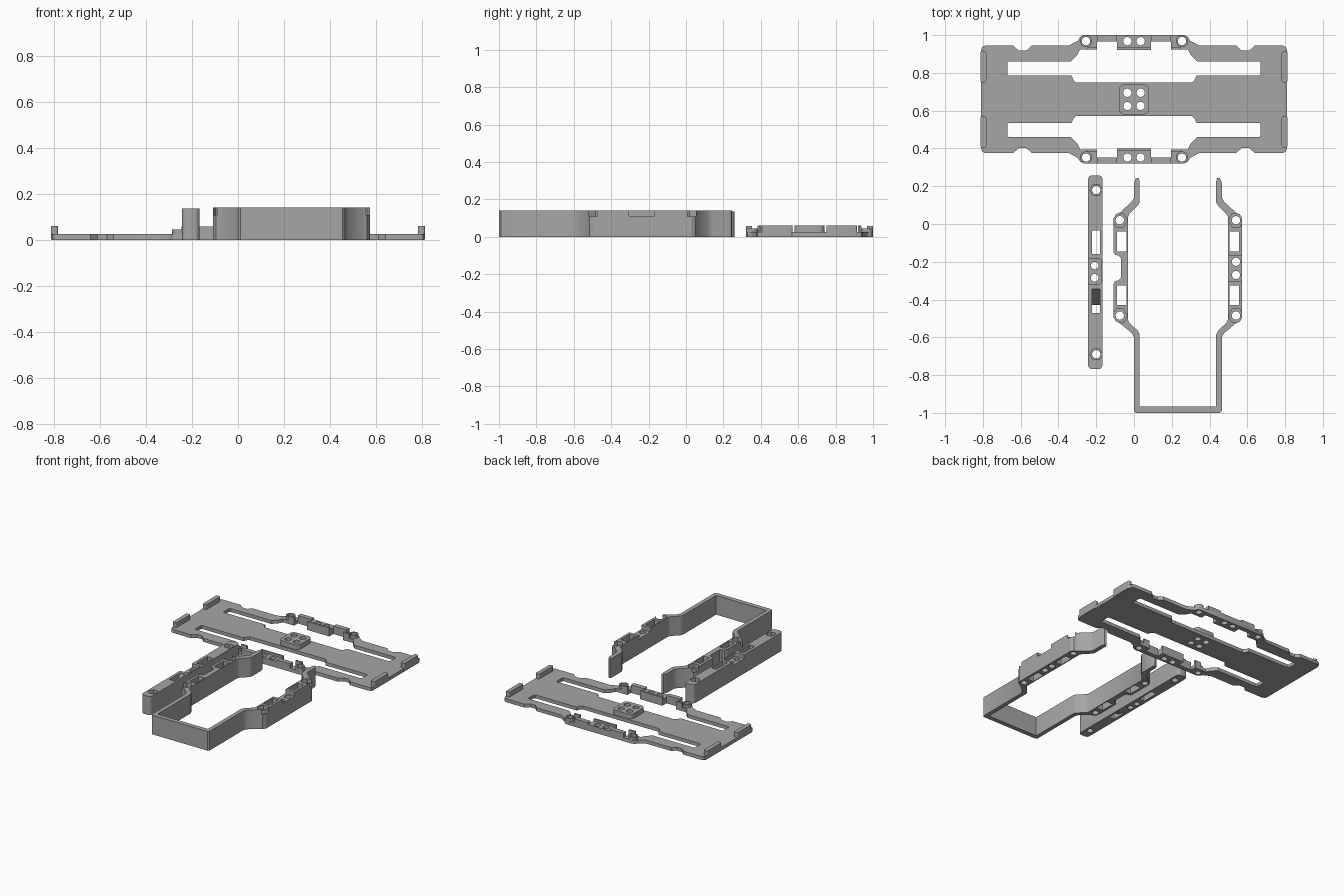
import bpy, bmesh, math

if "Cube" in bpy.data.objects:
    bpy.data.objects.remove(bpy.data.objects["Cube"])

gray = bpy.data.materials.new("matte_gray")
gray.diffuse_color = (0.38, 0.38, 0.38, 1)
gray.use_nodes = True
gray.node_tree.nodes["Principled BSDF"].inputs["Base Color"].default_value = gray.diffuse_color


def finish(ob):
    ob.data.materials.clear()
    ob.data.materials.append(gray)
    bpy.ops.object.select_all(action='DESELECT')
    ob.select_set(True)
    bpy.context.view_layer.objects.active = ob
    bpy.ops.object.shade_smooth_by_angle(angle=math.radians(30))
    return ob


def prism(name, loops, z0, z1):
    """Extrude an outline with holes between two heights."""
    cu = bpy.data.curves.new(name + "_profile", 'CURVE')
    cu.dimensions = '2D'
    cu.fill_mode = 'BOTH'
    cu.extrude = (z1 - z0) / 2
    for pts in loops:
        sp = cu.splines.new('POLY')
        sp.points.add(len(pts) - 1)
        for p, (x, y) in zip(sp.points, pts):
            p.co = (x, y, 0, 1)
        sp.use_cyclic_u = True
    tmp = bpy.data.objects.new(name + "_profile", cu)
    bpy.context.collection.objects.link(tmp)
    dg = bpy.context.evaluated_depsgraph_get()
    me = bpy.data.meshes.new_from_object(tmp.evaluated_get(dg))
    bpy.data.objects.remove(tmp)
    bm = bmesh.new()
    bm.from_mesh(me)
    bmesh.ops.remove_doubles(bm, verts=bm.verts, dist=1e-5)
    bmesh.ops.translate(bm, verts=bm.verts, vec=(0, 0, (z0 + z1) / 2))
    bmesh.ops.recalc_face_normals(bm, faces=bm.faces)
    bm.to_mesh(me)
    bm.free()
    ob = bpy.data.objects.new(name, me)
    bpy.context.collection.objects.link(ob)
    return finish(ob)


def circle(x, y, r=0.022, n=24):
    return [(x + r * math.cos(2 * math.pi * i / n),
             y + r * math.sin(2 * math.pi * i / n)) for i in range(n)]


def rect(x0, x1, y0, y1, r=0.0, n=5):
    if r == 0:
        return [(x0, y0), (x1, y0), (x1, y1), (x0, y1)]
    pts = []
    for cx, cy, a in ((x1 - r, y1 - r, 0), (x0 + r, y1 - r, 90),
                      (x0 + r, y0 + r, 180), (x1 - r, y0 + r, 270)):
        for i in range(n + 1):
            t = math.radians(a + 90 * i / n)
            pts.append((cx + r * math.cos(t), cy + r * math.sin(t)))
    return pts


def cut(ob, cutters):
    for c in cutters:
        c.hide_render = True
        m = ob.modifiers.new("cut", 'BOOLEAN')
        m.operation, m.solver, m.object = 'DIFFERENCE', 'EXACT', c
    dg = bpy.context.evaluated_depsgraph_get()
    me = bpy.data.meshes.new_from_object(ob.evaluated_get(dg))
    ob.modifiers.clear()
    ob.data = me
    for c in cutters:
        bpy.data.objects.remove(c)
    finish(ob)


# ---- Mounting plate: outline is one quadrant mirrored about its centre
CY = 0.66
quad = [(0.265, 0.34), (0.285, 0.33), (0.297, 0.31), (0.345, 0.285), (0.54, 0.285),
        (0.57, 0.258), (0.61, 0.258), (0.64, 0.285), (0.785, 0.285),
        (0.803, 0.278), (0.81, 0.26)]
right = quad + [(x, -v) for x, v in reversed(quad)]
outline = right + [(-x, -v) for x, v in right]
slot = [(0.09, 0.26), (0.09, 0.307), (0.196, 0.307), (0.196, 0.265), (0.285, 0.265),
        (0.3, 0.235), (0.335, 0.20), (0.663, 0.20), (0.67, 0.193), (0.67, 0.132),
        (0.663, 0.125), (0.33, 0.125), (0.32, 0.1), (0.305, 0.088)]
slot = slot + [(-x, v) for x, v in reversed(slot)]
loops = [outline, slot, [(x, -v) for x, v in slot]]
inner = [circle(x, v) for x in (-0.035, 0.035) for v in (-0.035, 0.035)]
loops += inner
for s in (-1, 1):
    loops += [circle(x, s * 0.308) for x in (-0.254, -0.035, 0.035, 0.254)]


def at_plate(ls):
    return [[(x, v + CY) for x, v in l] for l in ls]


prism("mounting_plate", at_plate(loops), 0, 0.025)
prism("center_block", at_plate([rect(-0.08, 0.08, -0.08, 0.08, 0.03)] + inner), 0.025, 0.06)

# ---- Raised details on both long edges of the plate
for s, side in ((-1, "front"), (1, "back")):
    def span(x0, x1, a, b):
        return rect(x0, x1, *sorted((s * a + CY, s * b + CY)))
    prism(side + "_middle_pad",
          [span(-0.09, 0.09, 0.26, 0.34)] + [circle(x, s * 0.308 + CY) for x in (-0.035, 0.035)],
          0.025, 0.045)
    prism(side + "_middle_lip", [span(-0.09, 0.09, 0.26, 0.274)], 0.045, 0.06)
    for m, end in ((-1, "left"), (1, "right")):
        tag = side + "_" + end
        xs = sorted((m * 0.09, m * 0.196))
        prism(tag + "_bridge", [span(*xs, 0.307, 0.34)], 0.025, 0.058)
        xs = sorted((m * 0.196, m * 0.245))
        prism(tag + "_lip", [span(*xs, 0.265, 0.278)], 0.025, 0.058)
        cx, cy = m * 0.254, s * 0.308 + CY
        prism(tag + "_boss", [circle(cx, cy, 0.032), circle(cx, cy)], 0.025, 0.045)
        # end clips holding the short sides
        x0, x1 = sorted((m * 0.782, m * 0.813))
        y0, y1 = sorted((s * 0.09 + CY, s * 0.255 + CY))
        prism(tag + "_clip", [rect(x0, x1, y0, y1, 0.01)], 0.004, 0.06)

# ---- Open frame: wall following a stepped path, widened into side rails
W = 0.465
upper = [(0, 0.22), (0, 0.14), (-0.012, 0.118), (-0.075, 0.06), (-0.095, 0.052), (-0.108, 0.03)]
dip = [(-0.108, -0.15), (-0.1, -0.163), (-0.08, -0.168), (-0.07, -0.18),
       (-0.07, -0.285), (-0.08, -0.297), (-0.1, -0.302), (-0.108, -0.315)]
lower = [(-0.108, -0.495), (-0.095, -0.517), (-0.075, -0.525), (-0.012, -0.578),
         (0, -0.6), (0, -0.99), (0.01, -1.0)]
inside = [(0.03, -0.967), (0.03, -0.585), (0.02, -0.565), (-0.025, -0.522), (-0.033, -0.505),
          (-0.033, 0.035), (-0.025, 0.052), (0.02, 0.097), (0.03, 0.115),
          (0.03, 0.225), (0.024, 0.245), (0.01, 0.242)]


def flip(pts):
    return [(W - x, y) for x, y in reversed(pts)]


frame_loop = upper + dip + lower + flip(upper + lower) + flip(inside) + inside
holes = []
for x0, x1, cx in ((-0.09, -0.04, -0.075), (0.505, 0.555, 0.54)):
    holes += [rect(x0, x1, -0.145, -0.04), rect(x0, x1, -0.43, -0.325),
              circle(cx, 0.02), circle(cx, -0.485)]
holes += [circle(0.54, -0.2), circle(0.54, -0.27)]
frame = prism("open_frame", [frame_loop] + holes, 0, 0.14)

# nut pockets and the shallow recess on the right rail
cutters = [prism("nut_cutter", [circle(cx, y, 0.04, 6)], 0.108, 0.2)
           for cx in (-0.075, 0.54) for y in (0.02, -0.485)]
cutters.append(prism("recess_cutter", [rect(0.495, 0.6, -0.305, -0.168)], 0.11, 0.2))
cut(frame, cutters)

# ---- Loose clamping bar beside the frame
bar = prism("clamp_bar", [rect(-0.243, -0.167, -0.768, 0.258, 0.022),
                          rect(-0.222, -0.18, -0.16, -0.035),
                          rect(-0.222, -0.18, -0.472, -0.345),
                          circle(-0.2, 0.18), circle(-0.2, -0.69),
                          circle(-0.208, -0.22, 0.02), circle(-0.208, -0.285, 0.02)], 0, 0.135)
cutters = [prism("nut_cutter", [circle(-0.2, y, 0.033, 6)], 0.105, 0.2) for y in (0.18, -0.69)]
cutters.append(prism("recess_cutter", [rect(-0.3, -0.174, -0.32, -0.182, 0.015)], 0.108, 0.2))
cut(bar, cutters)

# sloped wedge inside the rear slot of the bar
bm = bmesh.new()
ends = [[bm.verts.new((x, y, z)) for y, z in ((-0.345, 0.0), (-0.345, 0.13), (-0.43, 0.02))]
        for x in (-0.222, -0.18)]
bm.faces.new(ends[0])
bm.faces.new(ends[1])
for i in range(3):
    j = (i + 1) % 3
    bm.faces.new((ends[0][i], ends[0][j], ends[1][j], ends[1][i]))
bmesh.ops.recalc_face_normals(bm, faces=bm.faces)
me = bpy.data.meshes.new("slot_wedge")
bm.to_mesh(me)
bm.free()
wedge = bpy.data.objects.new("slot_wedge", me)
bpy.context.collection.objects.link(wedge)
finish(wedge)
